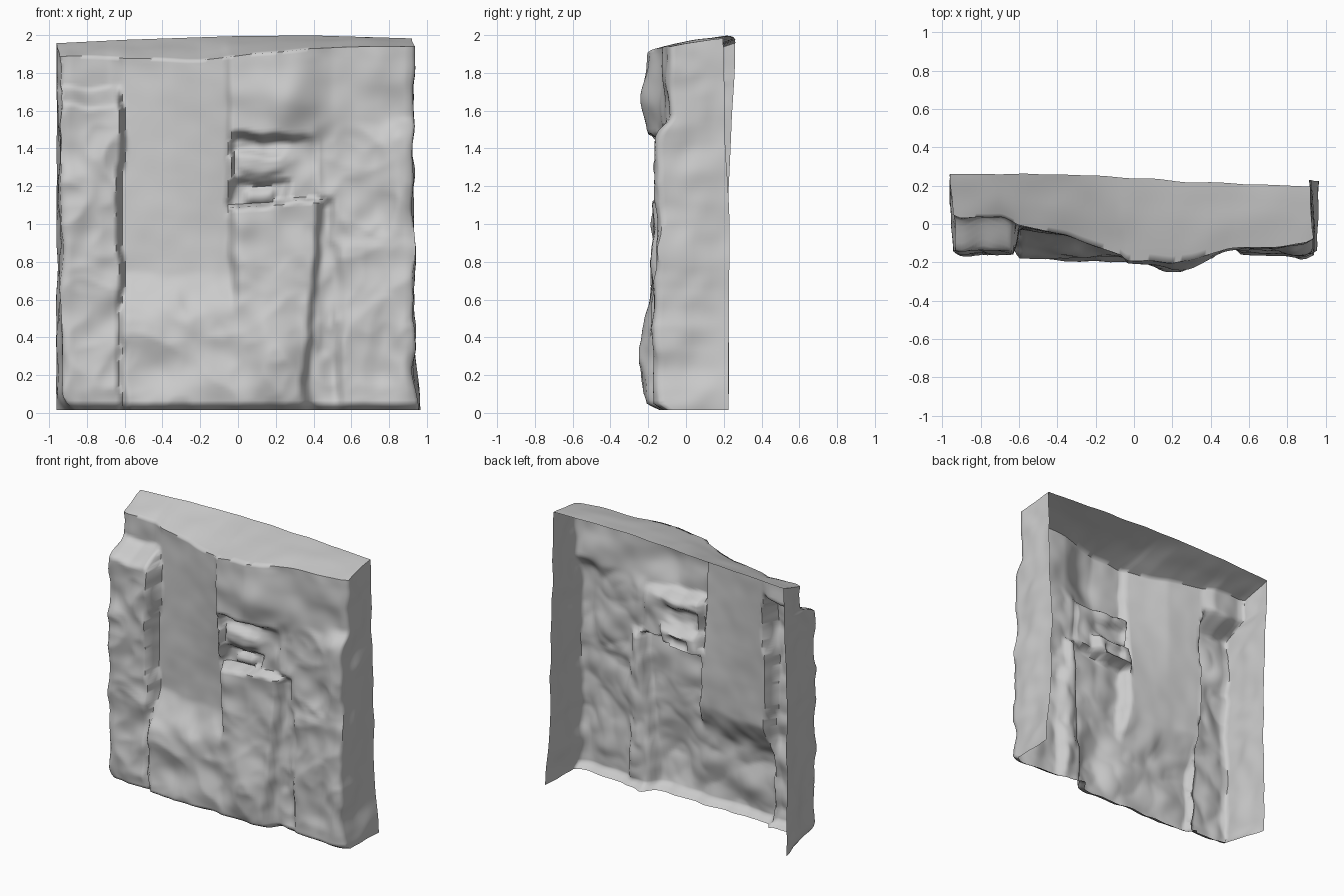
import bpy, bmesh, math
from mathutils import Vector, noise

if "Cube" in bpy.data.objects:
    bpy.data.objects.remove(bpy.data.objects["Cube"])


def lerp(a, b, t):
    return a + (b - a) * t


def step(a, b, x):
    t = min(1.0, max(0.0, (x - a) / (b - a)))
    return t * t * (3 - 2 * t)


def profile(points, x):
    """Piecewise linear value through (x, value) points."""
    for (x0, v0), (x1, v1) in zip(points, points[1:]):
        if x <= x1:
            return lerp(v0, v1, max(0.0, (x - x0) / (x1 - x0)))
    return points[-1][1]


def bump(x, z, cx, cz, rx, rz):
    return math.exp(-((x - cx) / rx) ** 2 - ((z - cz) / rz) ** 2)


def rough(x, y, z, scale, seed=0.0):
    return noise.noise(Vector((x * scale + seed, y * scale + 3.7, z * scale - seed)))


# Outline of the top edge (front and back) and the back rim
TOP_FRONT = [(-1, 1.89), (-0.6, 1.88), (-0.2, 1.87), (0.1, 1.9), (0.4, 1.93), (1, 1.945)]
TOP_BACK = [(-1, 1.955), (-0.6, 1.975), (0, 1.995), (0.4, 1.998), (1, 1.98)]
BACK_Y = [(-1, 0.255), (-0.4, 0.26), (0.1, 0.23), (0.6, 0.205), (1, 0.2)]
# Depth of the slanted panel, left to right, at top and bottom
PANEL = [(-0.62, 0.0), (-0.35, -0.06), (-0.2, -0.12), (-0.05, -0.175)]
LOW_PANEL = [(-0.62, -0.03), (-0.35, -0.06), (-0.05, -0.095)]
CROWN = [(-0.05, -0.205), (0.2, -0.205), (0.5, -0.135), (0.93, -0.095)]

# Stone blocks: x0, x1, z0, z1, depth, softness in x, softness in z, roughness, slant
BLOCKS = [
    (0.43, 1.2, -1, 1.48, -0.12, 0.08, 0.12, 0.04, 0),     # right hand field
    (0.54, 1.2, -1, 0.92, -0.15, 0.07, 0.10, 0.03, 0),     # right pillar
    (0.80, 1.2, -1, 1.50, -0.165, 0.15, 0.15, 0.03, 0),    # right corner
    (-0.04, 0.42, 1.06, 1.46, -0.11, 0.03, 0.06, 0.05, 0),  # niche
    (-0.02, 0.24, 1.27, 1.37, -0.145, 0.06, 0.05, 0.02, 0),  # niche upper ledge
    (-0.02, 0.28, 1.10, 1.22, -0.06, 0.05, 0.03, 0.01, 0.3),  # niche hole
    (0.05, 0.20, 1.12, 1.18, -0.09, 0.03, 0.03, 0.0, 0),   # small stone in hole
    (-0.02, 0.46, -1, 1.10, -0.175, 0.05, 0.02, 0.02, 0.12),  # central block
    (-0.62, 0.36, -1, 0.62, -0.17, 0.08, 0.25, 0.03, 0),   # lower sill
    (0.43, 0.50, 0.3, 1.10, -0.09, 0.05, 0.08, 0.03, 0),   # right crevice
    (-1.2, -0.62, -1, 1.68, -0.145, 0.035, 0.10, 0.04, 0),  # left pillar
]


def depth(x, z):
    """Front surface y at (x, z)."""
    wx = x + 0.03 * rough(x, 0, z, 3.5, 2) + 0.012 * rough(x, 0, z, 9, 21)
    wz = z + 0.045 * rough(x, 0, z, 4, 9) + 0.015 * rough(x, 0, z, 9, 4)
    panel = lerp(profile(LOW_PANEL, x), profile(PANEL, x), step(0.8, 1.85, z))
    y = lerp(panel, -0.1, step(0.05, 0.1, x))
    y = lerp(y, 0.035, step(-0.6, -0.70, wx))                 # upper left recess
    crown = profile(CROWN, x) - 0.05 * bump(x, z, 0.29, 1.68, 0.13, 0.15)
    y = lerp(y, crown, step(-0.065, -0.035, lerp(wx, x, 0.6)) * step(1.1, 1.15, wz))
    calm = step(-0.62, -0.6, x) * step(-0.03, -0.07, x) * step(0.7, 0.85, z)
    for x0, x1, z0, z1, d, sx, sz, r, slant in BLOCKS:
        x1 -= slant * max(0, z1 - z)
        m = step(x0 - sx / 2, x0 + sx / 2, wx) * step(x1 + sx / 2, x1 - sx / 2, wx)
        m *= step(z0 - sz / 2, z0 + sz / 2, wz) * step(z1 + sz / 2, z1 - sz / 2, wz)
        crag = 0.25 - abs(rough(x, 0, z, 3.5, d * 40)) - 0.3 * abs(rough(x, 0, z, 7, d * 70))
        y = lerp(y, d - r * crag * 1.5, m)
    y -= 0.085 * bump(x, z, 0.2, 0.36, 0.16, 0.2)             # sill bulge
    y -= 0.03 * bump(x, z, -0.1, 0.12, 0.4, 0.12)
    y += (0.02 * rough(x, 0, z, 4.0, 5) + 0.010 * rough(x, 0, z, 8, 1)) * lerp(1, 0.4, calm)
    y += 0.02 * step(0.89, 0.95, abs(x))                      # worn side edges
    y += 0.06 * step(0.05, 0.01, z)                           # worn foot
    return max(-0.25, y)


def wobble(p):
    """Shared displacement so neighbouring sides stay joined."""
    x = 0.018 * rough(*p, 4, 11) + 0.012 * rough(*p, 9, 6)
    return Vector((x, 0, 0.012 * rough(*p, 4, 17)))


def front(u, v):
    x = lerp(-0.935, 0.932, u)
    z = lerp(0.014, profile(TOP_FRONT, x), v)
    p = Vector((x, depth(x, z), z))
    p.x *= 1 - 0.07 * step(0.12, 0.0, z) * step(0.7, 0.94, -x)
    p.x *= 1 + 0.02 * step(0.25, 0.05, z) * step(0.7, 0.94, x)
    edge = max(step(0.85, 0.94, abs(x)), step(0.97, 1.0, v))
    w = wobble(p) * edge
    return p + Vector((w.x, 0, w.z * step(0.0, 0.15, v)))


def skirt(u, v, t):
    """From the front border back to the open rim."""
    a = front(u, v)
    x = lerp(-0.96, lerp(0.965, 0.92, step(0.0, 0.25, v)), u)
    back = lerp(0.225, profile(BACK_Y, x), step(0.5, 0.95, v))
    x += 0.012 * rough(x, 0, v * 2, 5, 8) * step(0.0, 0.1, v) * step(1.0, 0.9, v)
    b = Vector((x, back + 0.01 * rough(x, 0, v, 5), lerp(0.014, profile(TOP_BACK, x), v)))
    p = a.lerp(b, t)
    p.z += 0.006 * math.sin(math.pi * t) * step(0.9, 1, v)
    n = wobble(p + Vector((4, 1, 2))) * math.sin(math.pi * t)
    p += Vector((n.x, 0, n.z * step(0, 0.1, v)))
    p.z = min(2.0, max(0.005, p.z))
    return p


def add_grid(bm, fn, nu, nv, flip=False):
    rows = [[bm.verts.new(fn(i / nu, j / nv)) for i in range(nu + 1)] for j in range(nv + 1)]
    for j in range(nv):
        for i in range(nu):
            q = [rows[j][i], rows[j][i + 1], rows[j + 1][i + 1], rows[j + 1][i]]
            bm.faces.new(q[::-1] if flip else q)


NX, NZ, NY = 110, 110, 12
bm = bmesh.new()
add_grid(bm, front, NX, NZ)                                     # carved front
add_grid(bm, lambda u, t: skirt(u, 1, t), NX, NY)               # top
add_grid(bm, lambda t, v: skirt(0, v, t), NY, NZ, flip=True)    # left side
add_grid(bm, lambda t, v: skirt(1, v, t), NY, NZ)               # right side
bmesh.ops.remove_doubles(bm, verts=bm.verts, dist=0.0005)

mesh = bpy.data.meshes.new("rock_wall")
bm.to_mesh(mesh)
bm.free()
wall = bpy.data.objects.new("rock_wall", mesh)
bpy.context.collection.objects.link(wall)
bpy.context.view_layer.objects.active = wall
wall.select_set(True)
bpy.ops.object.shade_smooth_by_angle(angle=math.radians(70))
